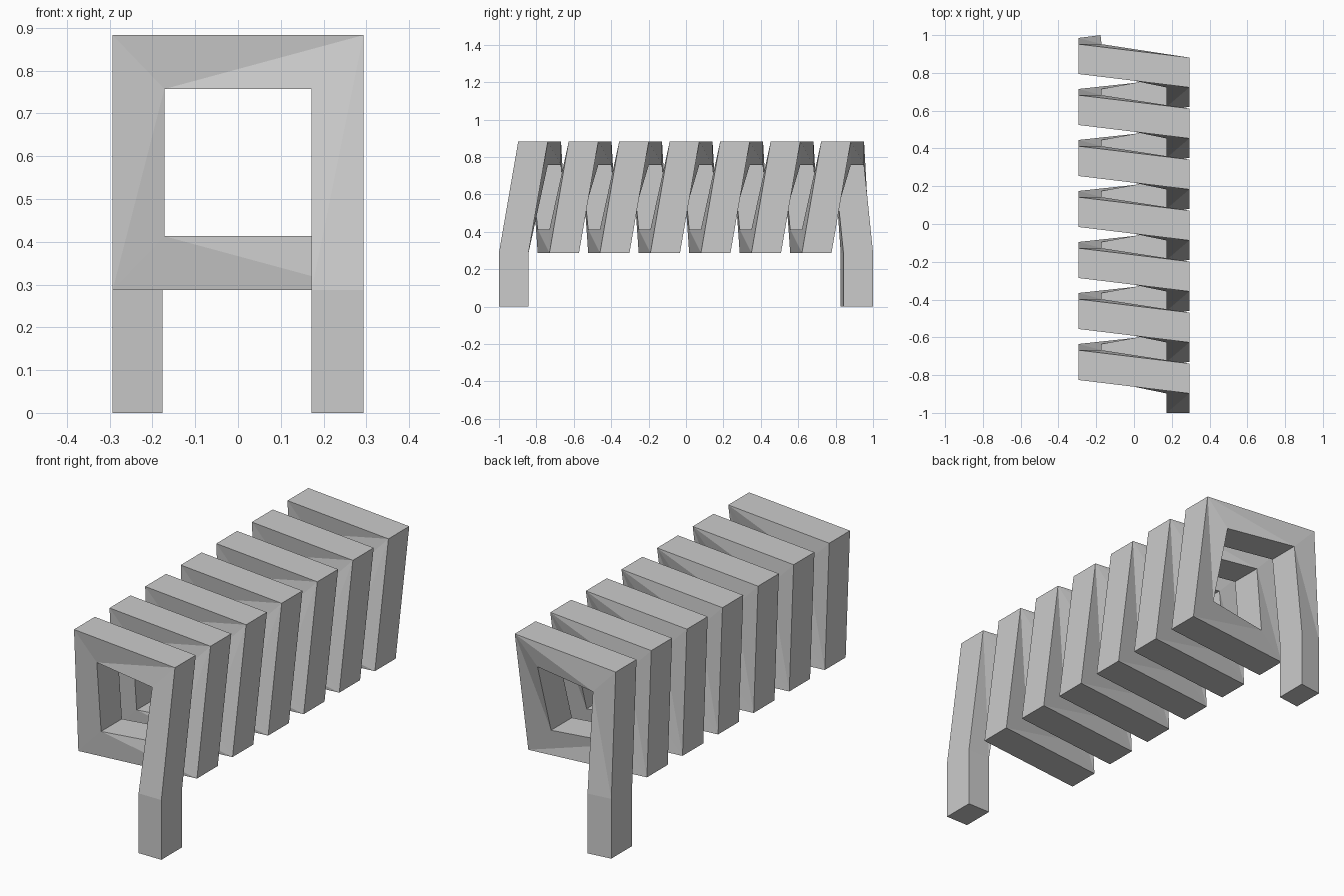
import bpy, bmesh

if "Cube" in bpy.data.objects:
    bpy.data.objects.remove(bpy.data.objects["Cube"])

PITCH, DEPTH, TURNS = 0.27, 0.158, 7
XO, XI = 0.293, 0.172            # outer / inner half widths
ZB, ZBI, ZTI, ZT = 0.287, 0.413, 0.757, 0.883

# corners of one turn: outer (x, z), inner (x, z), y advance within the turn
TURN = [((XO, ZB), (XI, ZBI), 0.0),
        ((XO, ZT), (XI, ZTI), 0.103),
        ((-XO, ZT), (-XI, ZTI), 0.174),
        ((-XO, ZB), (-XI, ZBI), 0.207)]

# sections along the bar: outer point, inner point, outer front y, inner front y
sections = [((XO, 0), (XI, 0), -1, -1), ((XO, ZB), (XI, ZB), -1, -1)]   # front leg
for i in range(TURNS):
    for k, (o, n, dy) in enumerate(TURN):
        first = i == 0 and k == 0
        last = i == TURNS - 1 and k == 3
        if not (first or last):
            y = -1 + i * PITCH + dy
            sections.append((o, n, y, y))
yo, yi = 0.985 - DEPTH, 1 - DEPTH                                       # back leg
sections += [((-XO, ZB), (-0.177, ZB), yo, yi), ((-XO, 0), (-0.177, 0), yo, yi)]

bm = bmesh.new()
rings = []
for (ox, oz), (nx, nz), y1, y2 in sections:
    rings.append([bm.verts.new(p) for p in (
        (ox, y1, oz), (nx, y2, nz), (nx, y2 + DEPTH, nz), (ox, y1 + DEPTH, oz))])

# skin between neighbouring sections, with the twisted sides split into triangles
for s, (a, b) in enumerate(zip(rings, rings[1:])):
    top_bar = s % 4 == 2
    for out, inn in ((0, 1), (3, 2)):
        if top_bar:
            tris = ((a[out], a[inn], b[inn]), (a[out], b[inn], b[out]))
        else:
            tris = ((a[out], a[inn], b[out]), (a[inn], b[inn], b[out]))
        for t in tris:
            bm.faces.new(t)
    bm.faces.new((a[0], a[3], b[3], b[0]))
    bm.faces.new((a[1], a[2], b[2], b[1]))
bm.faces.new(rings[0])
bm.faces.new(rings[-1])
bmesh.ops.recalc_face_normals(bm, faces=bm.faces)

mesh = bpy.data.meshes.new("square_coil_bench")
bm.to_mesh(mesh)
bm.free()
bpy.context.collection.objects.link(bpy.data.objects.new("square_coil_bench", mesh))
